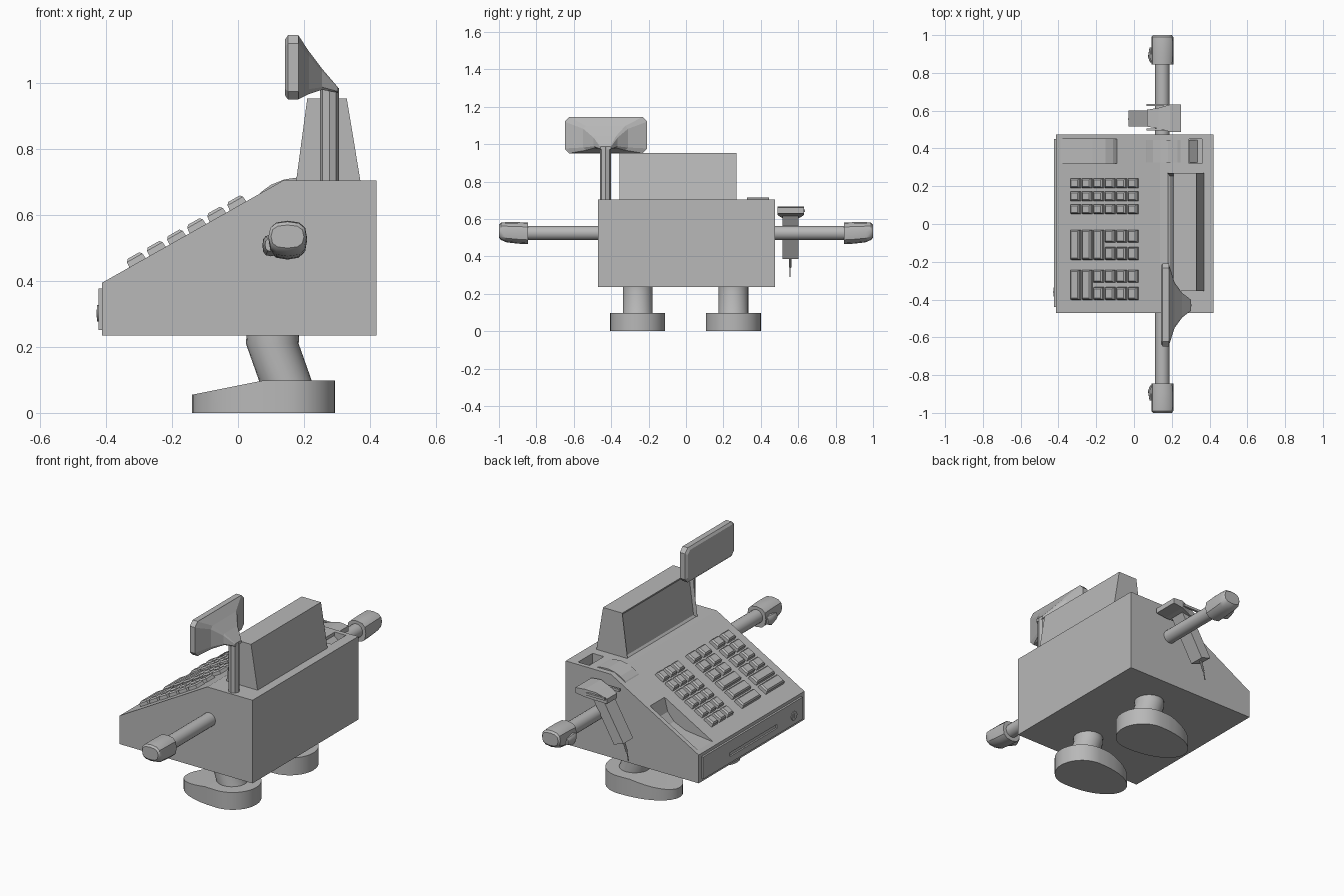
import bpy, bmesh, math
from mathutils import Matrix, Vector

cube = bpy.data.objects.get("Cube")
if cube:
    bpy.data.objects.remove(cube, do_unlink=True)

grey = bpy.data.materials.new("plain grey")
grey.use_nodes = True
grey.diffuse_color = (0.48, 0.48, 0.48, 1)
grey.node_tree.nodes["Principled BSDF"].inputs["Base Color"].default_value = grey.diffuse_color


def finish(name, bm, smooth=False):
    bmesh.ops.recalc_face_normals(bm, faces=bm.faces)
    mesh = bpy.data.meshes.new(name)
    bm.to_mesh(mesh)
    bm.free()
    mesh.materials.append(grey)
    ob = bpy.data.objects.new(name, mesh)
    bpy.context.collection.objects.link(ob)
    if smooth:
        select(ob)
        bpy.ops.object.shade_smooth_by_angle(angle=math.radians(35))
    return ob


def select(ob):
    bpy.ops.object.select_all(action='DESELECT')
    ob.select_set(True)
    bpy.context.view_layer.objects.active = ob


def loft(name, rings, smooth=False):
    """Skin a list of equal-length point rings and cap both ends."""
    bm = bmesh.new()
    rows = [[bm.verts.new(p) for p in ring] for ring in rings]
    n = len(rows[0])
    for a, b in zip(rows, rows[1:]):
        for i in range(n):
            j = (i + 1) % n
            bm.faces.new((a[i], a[j], b[j], b[i]))
    bm.faces.new(rows[0])
    bm.faces.new(rows[-1])
    return finish(name, bm, smooth)


def prism(name, profile, y0, y1):
    return loft(name, [[(x, y, z) for x, z in profile] for y in (y0, y1)])


def box(name, x, y, z):
    return prism(name, [(x[0], z[0]), (x[1], z[0]), (x[1], z[1]), (x[0], z[1])], *y)


def circle(n, radius):
    return [(radius * math.cos(math.tau * i / n), radius * math.sin(math.tau * i / n))
            for i in range(n)]


def rod(name, start, end, radius, n=20):
    a, b = Vector(start), Vector(end)
    turn = (b - a).to_track_quat('Z', 'Y')
    return loft(name, [[p + turn @ Vector((u, v, 0)) for u, v in circle(n, radius)]
                       for p in (a, b)], True)


def cut(ob, cutter):
    cutter.hide_render = True
    mod = ob.modifiers.new("cut", 'BOOLEAN')
    mod.operation, mod.solver, mod.object = 'DIFFERENCE', 'EXACT', cutter
    select(ob)
    bpy.ops.object.modifier_apply(modifier=mod.name)
    bpy.data.objects.remove(cutter, do_unlink=True)


def slope_z(x):
    return 0.395 + 0.565 * (x + 0.412)


# Body wedge with a coin scoop and a printer well
body = prism("body", [(-0.412, 0.235), (0.42, 0.235), (0.42, 0.705),
                      (0.137, 0.705), (-0.412, 0.395)], -0.47, 0.475)
cut(body, prism("scoop_cutter", [(-0.39, 0.405), (-0.22, 0.425), (-0.15, 0.455), (-0.11, 0.5),
                                 (-0.09, 0.577), (-0.09, 0.8), (-0.39, 0.8)], 0.32, 0.45))
cut(body, box("well_cutter", (0.29, 0.36), (0.32, 0.45), (0.65, 0.8)))

# Receipt paper curling over the printer
prism("receipt_paper", [(0.055, 0.65), (0.07, 0.67), (0.1, 0.692), (0.14, 0.708), (0.18, 0.714),
                        (0.23, 0.71), (0.28, 0.695), (0.335, 0.65)], 0.325, 0.445)

# Drawer front with handle slot and lock
drawer = box("drawer_front", (-0.423, -0.40), (-0.44, 0.45), (0.252, 0.377))
cut(drawer, box("slot_cutter", (-0.5, -0.414), (-0.21, 0.21), (0.288, 0.31)))
rod("drawer_lock", (-0.41, -0.36, 0.302), (-0.427, -0.36, 0.302), 0.025)
box("lock_keyhole", (-0.43, -0.42), (-0.363, -0.357), (0.29, 0.314))

# Main screen housing with an inset front
screen = prism("screen_housing", [(0.176, 0.7), (0.372, 0.7), (0.33, 0.953), (0.21, 0.953)],
               -0.355, 0.27)
bm = bmesh.new()
bm.from_mesh(screen.data)
bm.normal_update()
front = [f for f in bm.faces if f.normal.x < -0.8]
bmesh.ops.inset_region(bm, faces=front, thickness=0.022)
bmesh.ops.translate(bm, vec=(0.012, 0, 0), verts=front[0].verts)
bm.to_mesh(screen.data)
bm.free()


# Keys: tapered caps standing on the slope
def key(x, y, depth):
    tilt = Matrix.Translation((x, y, slope_z(x))) @ Matrix.Rotation(-math.atan(0.565), 4, 'Y')
    rings = []
    for h, inset in ((-0.005, 0), (0.017, 0.002), (0.025, 0.009)):
        u, v = 0.029 - inset, depth / 2 - inset
        rings.append([tilt @ Vector((a * u, b * v, h))
                      for a, b in ((-1, -1), (1, -1), (1, 1), (-1, 1))])
    loft("key", rings)


columns = [-0.305 + 0.061 * i for i in range(6)]
for x in columns:
    for y in (0.216, 0.147, 0.079):
        key(x, y, 0.052)
for centre, tall in ((-0.11, 3), (-0.322, 2)):
    for i, x in enumerate(columns):
        if i < tall:
            key(x, centre, 0.16)
        else:
            key(x, centre + 0.046, 0.068)
            key(x, centre - 0.046, 0.068)

# Customer display: pole, chamfered panel and tapering back
rod("display_pole", (0.277, -0.43, 0.7), (0.277, -0.43, 0.985), 0.029, 8)


def panel(x, cy, cz, hy, hz, c):
    pts = [(hy - c, hz), (hy, hz - c), (hy, c - hz), (hy - c, -hz)]
    pts += [(-a, -b) for a, b in pts]
    return [(x, cy + a, cz + b) for a, b in pts]


loft("display_panel", [panel(0.143, -0.428, 1.048, 0.207, 0.085, 0.02),
                       panel(0.152, -0.428, 1.048, 0.22, 0.098, 0.025),
                       panel(0.184, -0.428, 1.048, 0.22, 0.098, 0.025)])
loft("display_back", [panel(0.184, -0.428, 1.048, 0.218, 0.096, 0.025),
                      panel(0.215, -0.43, 1.032, 0.12, 0.065, 0.015),
                      panel(0.255, -0.43, 1.012, 0.065, 0.032, 0.008),
                      panel(0.303, -0.43, 0.98, 0.028, 0.008, 0.003)])

# Arms, mitten hands and thumbs
for side, word in ((-1, "right"), (1, "left")):
    def hand_ring(y, x0, x1, z0, z1):
        ring = []
        for c, s in circle(12, 1):
            # squared oval, flatter than an ellipse
            c, s = (math.copysign(abs(t) ** 0.75, t) for t in (c, s))
            ring.append(((x0 + x1) / 2 + c * (x1 - x0) / 2, side * y,
                         (z0 + z1) / 2 + s * (z1 - z0) / 2))
        return ring

    rod(word + "_arm", (0.15, side * 0.46, 0.525), (0.15, side * 0.86, 0.525), 0.038)
    loft(word + "_hand", [hand_ring(0.845, 0.092, 0.208, 0.465, 0.58),
                          hand_ring(0.9, 0.092, 0.21, 0.468, 0.583),
                          hand_ring(0.96, 0.092, 0.21, 0.475, 0.583),
                          hand_ring(0.99, 0.092, 0.208, 0.488, 0.58),
                          hand_ring(1.0, 0.1, 0.2, 0.5, 0.57)], True)
    loft(word + "_thumb", [hand_ring(0.855, 0.085, 0.12, 0.49, 0.535),
                           hand_ring(0.885, 0.074, 0.125, 0.475, 0.54),
                           hand_ring(0.935, 0.082, 0.125, 0.49, 0.53)], True)

# Legs and egg-shaped feet
for y, word in ((-0.258, "right"), (0.253, "left")):
    loft(word + "_leg", [[(cx + u, y + v, z) for u, v in circle(24, 0.08)]
                         for cx, z in ((0.107, 0.25), (0.104, 0.21), (0.15, 0.08))], True)
    plan = []
    for c, s in circle(36, 1):
        if c < 0:
            plan.append((0.148 - 0.288 * abs(c) ** 0.9, y + 0.147 * s))
        else:
            plan.append((0.148 + 0.147 * c, y + 0.147 * s))
    top = [(a, b, min(0.098, 0.055 + 0.2 * (a + 0.14))) for a, b in plan]
    foot = loft(word + "_foot", [[(a, b, 0) for a, b in plan], top], True)
    bm = bmesh.new()
    bm.from_mesh(foot.data)
    # crease the top where the toe begins to slope
    bmesh.ops.bisect_plane(bm, geom=bm.verts[:] + bm.edges[:] + bm.faces[:],
                           plane_co=(0.075, 0, 0), plane_no=(1, 0, 0))
    for v in bm.verts:
        if v.co.z > 0.03:
            v.co.z = min(0.098, 0.055 + 0.2 * (v.co.x + 0.14))
    bm.to_mesh(foot.data)
    bm.free()

# Scanner gun hanging beside the body
prism("scanner_handle", [(0.03, 0.385), (-0.03, 0.405), (0.1, 0.625), (0.17, 0.625)],
      0.515, 0.602)
loft("scanner_head", [[(x, 0.56 - w, a), (x, 0.56 + w, a), (x, 0.56 + w, b), (x, 0.56 - w, b)]
                      for x, w, a, b in ((0.07, 0.045, 0.605, 0.632), (0.13, 0.055, 0.61, 0.655),
                                         (0.19, 0.072, 0.622, 0.666), (0.25, 0.072, 0.63, 0.66))])
for y in (0.5, 0.63):
    box("scanner_side_bar", (0.065, 0.18), (y - 0.006, y + 0.006), (0.636, 0.65))
rod("scanner_cable", (0.0, 0.557, 0.395), (-0.02, 0.557, 0.34), 0.006, 8)
rod("scanner_cable_end", (-0.02, 0.557, 0.345), (-0.03, 0.557, 0.29), 0.003, 8)
